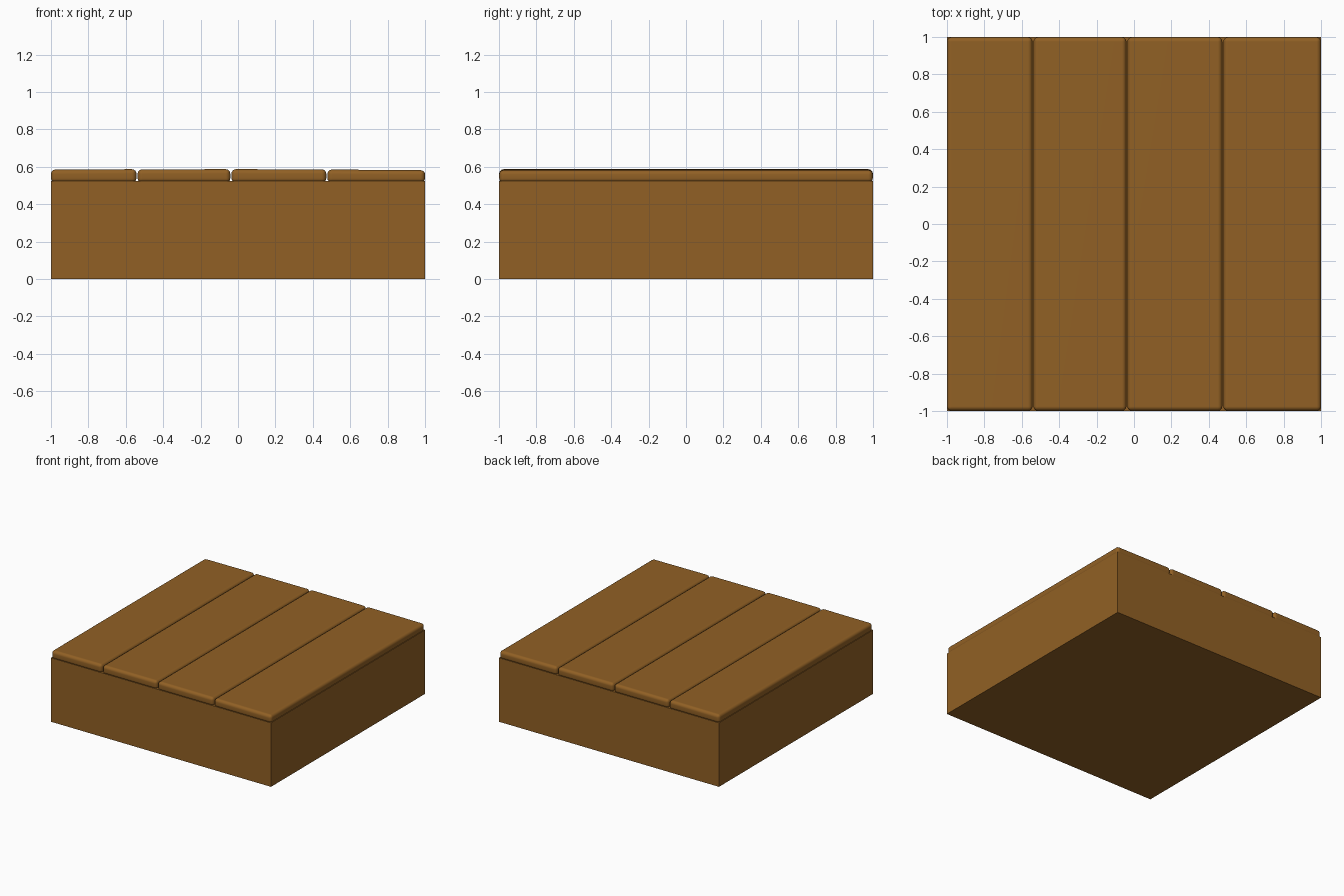
import bpy, bmesh

if "Cube" in bpy.data.objects:
    bpy.data.objects.remove(bpy.data.objects["Cube"])

wood = bpy.data.materials.new("warm brown wood")
wood.diffuse_color = (0.285, 0.118, 0.018, 1)
wood.use_nodes = True
wood.node_tree.nodes["Principled BSDF"].inputs["Base Color"].default_value = wood.diffuse_color


def box(name, x0, x1, y0, y1, z0, tops):
    """Box whose top slopes across x: tops = (height at x0, height at x1)."""
    bm = bmesh.new()
    bmesh.ops.create_cube(bm, size=2)
    for v in bm.verts:
        right = v.co.x > 0
        v.co.z = tops[right] if v.co.z > 0 else z0
        v.co.x = x1 if right else x0
        v.co.y = y1 if v.co.y > 0 else y0
    me = bpy.data.meshes.new(name)
    bm.to_mesh(me)
    bm.free()
    me.materials.append(wood)
    ob = bpy.data.objects.new(name, me)
    bpy.context.collection.objects.link(ob)
    return ob


# solid lower block
box("base_block", -1, 1, -1, 1, 0, (0.525, 0.525))

# four rounded planks laid side by side, running front to back
seams = [-1.0, -0.54, -0.038, 0.475, 1.0]
heights = [(0.585, 0.587), (0.586, 0.587), (0.587, 0.586), (0.585, 0.582)]
gap = 0.003
for i, tops in enumerate(heights):
    x0 = seams[i] + (gap if i else 0)
    x1 = seams[i + 1] - (gap if i < 3 else 0)
    plank = box(f"plank_{i + 1}", x0, x1, -0.999, 0.999, 0.515, tops)
    bev = plank.modifiers.new("rounded_edges", "BEVEL")
    bev.width = 0.024
    bev.segments = 4
    bev.limit_method = "NONE"
    # smooth rounding with flat-looking faces
    for p in plank.data.polygons:
        p.use_smooth = True
    plank.modifiers.new("even_shading", "WEIGHTED_NORMAL")
